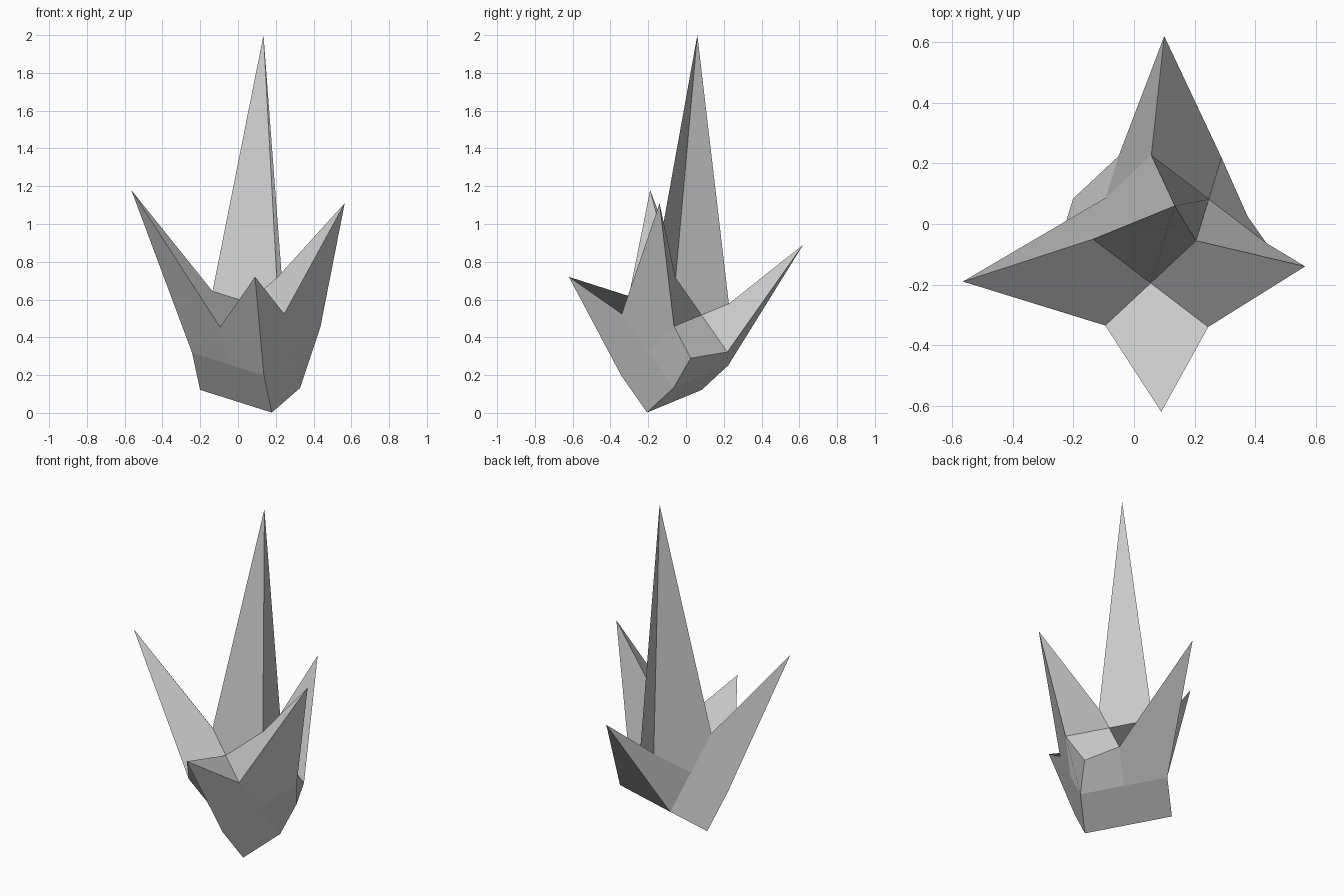
import bpy, bmesh
from mathutils import Vector
from itertools import product

if "Cube" in bpy.data.objects:
    bpy.data.objects.remove(bpy.data.objects["Cube"])

# Tilted block frame: centre and three perpendicular half-edges
centre = Vector((0.097, -0.058, 0.388))
axes = [Vector((0.19, -0.145, -0.06)),
        Vector((0.15, 0.14, 0.13)),
        Vector((-0.042, -0.137, 0.196))]

# Block corners that are pulled out into spikes (the last is pushed in)
pulled = {
    (-1, 1, 1): (0.135, 0.06, 2.0),
    (-1, -1, 1): (-0.565, -0.19, 1.18),
    (1, 1, 1): (0.565, -0.14, 1.11),
    (1, -1, 1): (0.09, -0.62, 0.72),
    (-1, 1, -1): (0.10, 0.62, 0.89),
    (1, 1, -1): (0.375, 0.025, 0.29),
}

bm = bmesh.new()
verts = {}


def vert(key):
    if key not in verts:
        pos = centre + sum((a * k for a, k in zip(axes, key)), Vector())
        verts[key] = bm.verts.new(pulled.get(key, pos))
    return verts[key]


# Each side of the block is a 2 x 2 grid of quads
for a, s in product(range(3), (-1, 1)):
    b, c = (a + 1) % 3, (a + 2) % 3
    for p, q in product((-1, 1), repeat=2):
        def key(m, n):
            k = [0, 0, 0]
            k[a], k[b], k[c] = s, m, n
            return tuple(k)
        quad = [key(0, 0), key(p, 0), key(p, q), key(0, q)]
        if s * p * q < 0:
            quad[1], quad[3] = quad[3], quad[1]
        # First corner decides which diagonal the bent quad folds along
        ridge = (s * p * q > 0) == (a == 0)
        if not ridge:
            quad = quad[1:] + quad[:1]
        bm.faces.new([vert(k) for k in quad])

mesh = bpy.data.meshes.new("spiked_crystal")
bm.to_mesh(mesh)
bm.free()
obj = bpy.data.objects.new("spiked_crystal", mesh)
bpy.context.collection.objects.link(obj)
